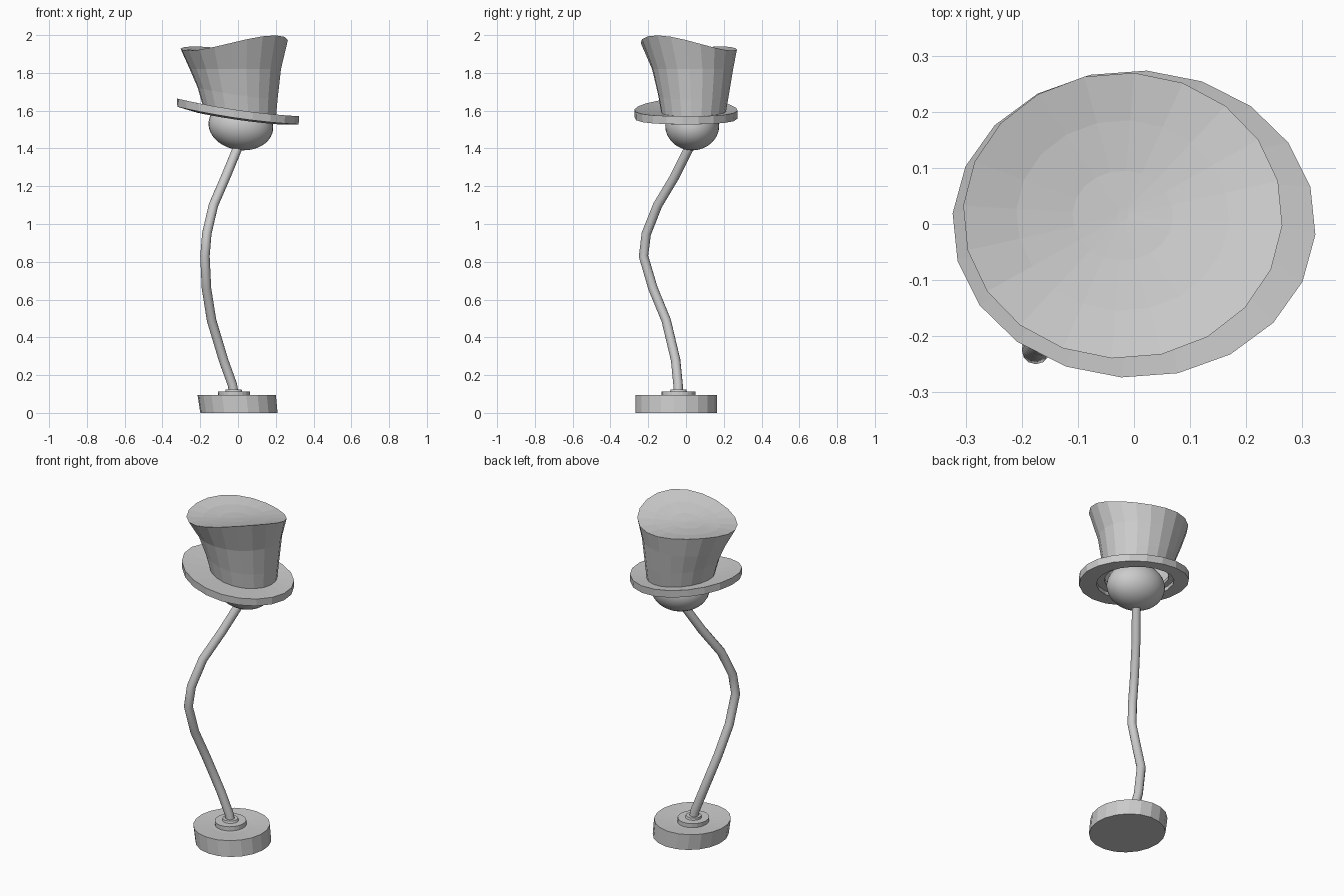
import bpy, bmesh
from math import cos, sin, pi, radians
from mathutils import Vector

if "Cube" in bpy.data.objects:
    bpy.data.objects.remove(bpy.data.objects["Cube"])

SIDES = 20


def finish(name, bm):
    bmesh.ops.recalc_face_normals(bm, faces=bm.faces)
    me = bpy.data.meshes.new(name)
    bm.to_mesh(me)
    bm.free()
    ob = bpy.data.objects.new(name, me)
    bpy.context.collection.objects.link(ob)
    return ob


def loft(name, rings, cap_start=False, cap_end=False, loop=False):
    """Skin elliptical rings (cx, cy, rx, ry, z); z may be a function of x, y."""
    bm = bmesh.new()
    rows = []
    for cx, cy, rx, ry, z in rings:
        row = []
        for i in range(SIDES):
            a = 2 * pi * i / SIDES - radians(4)
            x, y = cx + rx * cos(a), cy + ry * sin(a)
            row.append(bm.verts.new((x, y, z(x, y) if callable(z) else z)))
        rows.append(row)
    pairs = list(zip(rows, rows[1:])) + ([(rows[-1], rows[0])] if loop else [])
    for a, b in pairs:
        for i in range(SIDES):
            j = (i + 1) % SIDES
            bm.faces.new((a[i], a[j], b[j], b[i]))
    if cap_start:
        bm.faces.new(rows[0])
    if cap_end:
        bm.faces.new(rows[-1])
    return finish(name, bm)


# Leaning base disc with a shallow dished top
loft("base", [
    (0.005, -0.052, 0.205, 0.217, 0),
    (-0.007, -0.052, 0.208, 0.217, 0.096),
    (-0.015, -0.045, 0.10, 0.11, 0.088),
], True, True)

# Stepped collar holding the stem
loft("collar", [
    (-0.02, -0.04, 0.085, 0.09, 0.085),
    (-0.022, -0.04, 0.085, 0.09, 0.113),
    (-0.022, -0.04, 0.045, 0.045, 0.113),
    (-0.024, -0.04, 0.042, 0.042, 0.125),
], True, True)

# Bent stem swept along a path
path = [(-0.02, -0.04, 0.09), (-0.03, -0.042, 0.15), (-0.077, -0.055, 0.28),
        (-0.14, -0.105, 0.49), (-0.167, -0.175, 0.66), (-0.175, -0.225, 0.83),
        (-0.165, -0.21, 0.95), (-0.13, -0.15, 1.10), (-0.065, -0.06, 1.25),
        (0.005, 0.025, 1.42)]
pts = [Vector(p) for p in path]
bm = bmesh.new()
rows = []
for k, p in enumerate(pts):
    t = (pts[min(k + 1, len(pts) - 1)] - pts[max(k - 1, 0)]).normalized()
    u = Vector((0, 1, 0)).cross(t).normalized()
    v = t.cross(u)
    rows.append([bm.verts.new(p + 0.025 * (u * cos(2 * pi * i / 12) + v * sin(2 * pi * i / 12)))
                 for i in range(12)])
for a, b in zip(rows, rows[1:]):
    for i in range(12):
        j = (i + 1) % 12
        bm.faces.new((a[i], a[j], b[j], b[i]))
bm.faces.new(rows[0])
bm.faces.new(rows[-1])
stem = finish("stem", bm)
for f in stem.data.polygons:
    f.use_smooth = len(f.vertices) == 4

# Round bulb tucked under the shade
bpy.ops.mesh.primitive_uv_sphere_add(segments=32, ring_count=20, radius=1,
                                     location=(0.015, 0.033, 1.52),
                                     rotation=(0, radians(8), 0))
bulb = bpy.context.object
bulb.name = "bulb"
bulb.scale = (0.172, 0.143, 0.129)
bpy.ops.object.shade_smooth()


# Warped height surfaces of the hat-shaped shade
def brim_low(x, y):
    return 1.545 - 0.145 * x + 0.28 * x * x + 0.2 * y * y


def brim_top(x, y):
    return brim_low(x, y) + 0.043


def brim_recess(x, y):
    return brim_low(x, y) + 0.022


def crown_top(x, y):
    u = (x - y) * 0.7071
    return 1.925 + 0.14 * u + 0.65 * u * u


# Brim: a tilted ring with a recessed underside
loft("shade_brim", [
    (0, 0, 0.322, 0.272, brim_low),
    (0, 0, 0.324, 0.274, brim_top),
    (0.01, 0.035, 0.185, 0.165, brim_top),
    (0.01, 0.035, 0.185, 0.165, brim_recess),
    (0.008, 0.02, 0.225, 0.195, brim_recess),
    (0.008, 0.02, 0.225, 0.195, brim_low),
], loop=True)

# Crown: flared wall and curved closed top
loft("shade_crown", [
    (0.01, 0.04, 0.190, 0.168, brim_recess),
    (-0.002, 0.04, 0.212, 0.188, lambda x, y: brim_top(x, y) + 0.09),
    (-0.014, 0.035, 0.242, 0.215, 1.82),
    (-0.02, 0.015, 0.285, 0.255, crown_top),
    (-0.02, 0.015, 0.19, 0.17, crown_top),
    (-0.02, 0.015, 0.09, 0.08, crown_top),
    (-0.02, 0.015, 0.01, 0.01, crown_top),
], cap_end=True)
